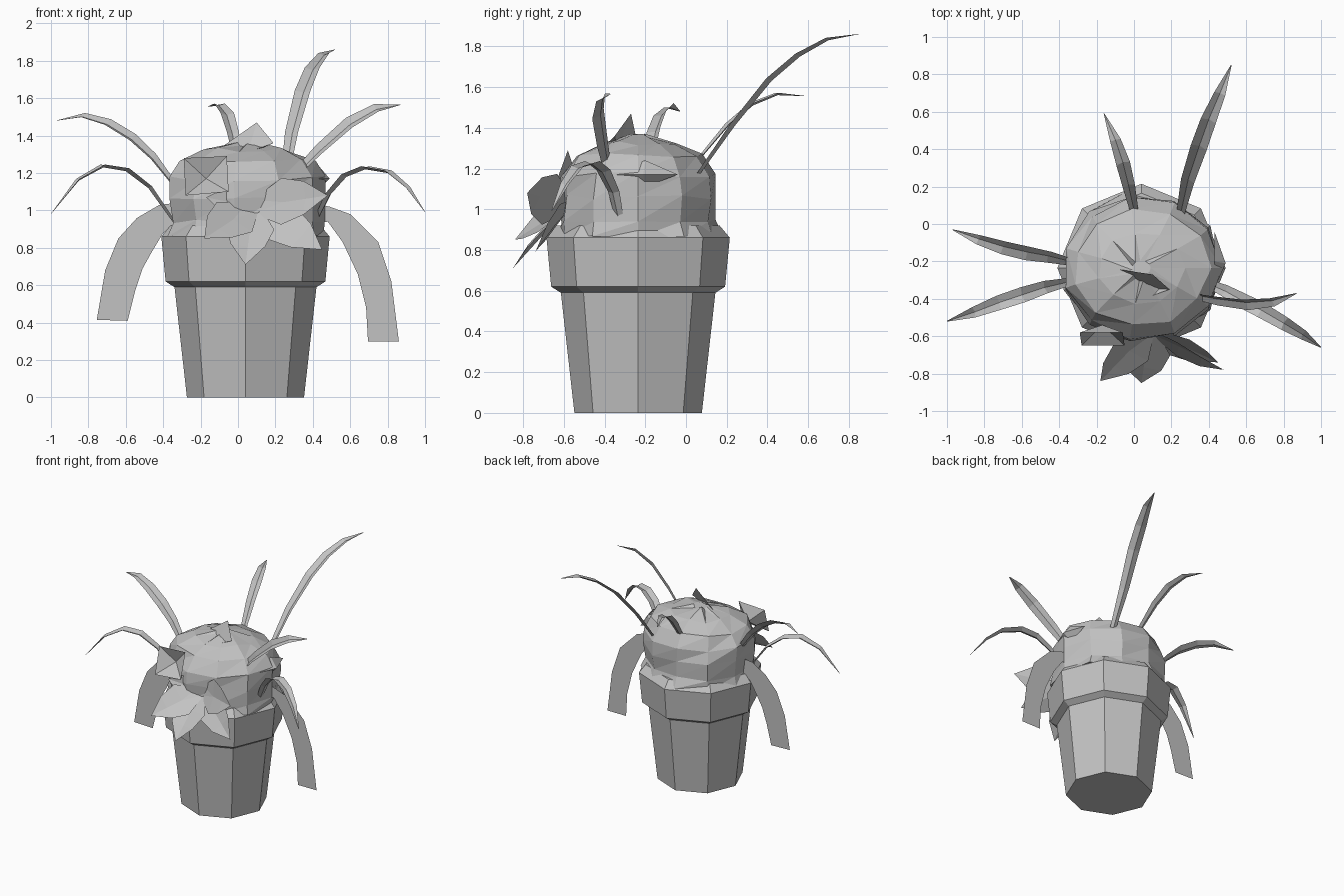
import bpy, math, random
from mathutils import Vector

random.seed(4)
cube = bpy.data.objects.get("Cube")
if cube:
    bpy.data.objects.remove(cube, do_unlink=True)

CX, CY = 0.04, -0.235
grey = bpy.data.materials.new("plain_grey")
grey.use_nodes = True
colour = (0.54, 0.54, 0.54, 1)
grey.diffuse_color = colour
grey.node_tree.nodes["Principled BSDF"].inputs["Base Color"].default_value = colour


def add_mesh(name, verts, faces):
    mesh = bpy.data.meshes.new(name)
    mesh.from_pydata([tuple(v) for v in verts], [], faces)
    mesh.materials.append(grey)
    mesh.update()
    obj = bpy.data.objects.new(name, mesh)
    bpy.context.collection.objects.link(obj)
    return obj


def lathe(name, profile, sides, jitter=0.0):
    """Stack of polygon rings (radius, height), closed at both ends."""
    verts, faces = [], []
    for r, z in profile:
        for i in range(sides):
            a = math.tau * i / sides
            k = r * (1 + random.uniform(-jitter, jitter))
            dz = random.uniform(-jitter, jitter) * 0.4
            verts.append((CX + k * math.cos(a), CY + k * math.sin(a), z + dz))
    for j in range(len(profile) - 1):
        for i in range(sides):
            a, b = j * sides + i, j * sides + (i + 1) % sides
            c, d = b + sides, a + sides
            faces += [(a, b, c), (a, c, d)] if jitter else [(a, b, c, d)]
    faces.append(tuple(reversed(range(sides))))
    faces.append(tuple(range(len(verts) - sides, len(verts))))
    return add_mesh(name, verts, faces)


def blade(name, path, width=0.042, lean=0.0):
    """Slender leaf folded along its midrib; lean turns its top to the front."""
    pts = [Vector(p) for p in path]
    n = len(pts) - 1
    side = (pts[-1] - pts[0]).cross(Vector((0, -lean, 1))).normalized()
    verts, faces = [], []
    for i, p in enumerate(pts):
        t = i / n
        w = width * (0.5 + 0.5 * math.sin(math.pi * min(1, t * 1.1))) if i < n else 0.002
        tangent = pts[min(i + 1, n)] - pts[max(i - 1, 0)]
        lift = side.cross(tangent).normalized() * w * 0.4
        verts += [p - side * w + lift, p, p + side * w + lift]
    for i in range(n):
        for k in (3 * i, 3 * i + 1):
            faces.append((k, k + 1, k + 4, k + 3))
    return add_mesh(name, verts, faces)


def ribbon(name, outer, inner):
    """Flat drooping leaf standing in the pot's middle plane."""
    n = len(outer)
    verts = [(x, CY, z) for x, z in outer + inner]
    return add_mesh(name, verts, [(i, i + 1, n + i + 1, n + i) for i in range(n - 1)])


def petal(name, base, tip, width, facing):
    """Folded pointed petal, widest near its middle."""
    base, tip, facing = Vector(base), Vector(tip), Vector(facing)
    along = tip - base
    side = along.cross(facing).normalized() * width
    out = side.cross(along).normalized() * width * 0.15
    verts = [base - side * 0.3, base + side * 0.3]
    for t, k in ((0.4, 1.0), (0.7, 0.72)):
        mid = base + along * t
        verts += [mid - side * k + out, mid, mid + side * k + out]
    verts.append(tip)
    faces = [(0, 1, 3), (0, 3, 2), (1, 4, 3), (2, 3, 6, 5), (3, 4, 7, 6), (5, 6, 8), (6, 7, 8)]
    return add_mesh(name, verts, faces)


def cup(name, heart, rim):
    """Open four-cornered blossom made of triangles meeting at its heart."""
    return add_mesh(name, [heart] + rim, [(0, i + 1, (i + 1) % 4 + 1) for i in range(4)])


# Octagonal pot with a flared rim
lathe("pot", [(0.313, 0), (0.38, 0.595)], 8)
lathe("pot_rim", [(0.38, 0.59), (0.427, 0.62), (0.45, 0.86), (0.40, 0.92)], 8)

# Faceted foliage mound, broad from the front and narrower front to back at its top
mound = lathe("foliage_mound", [(0.43, 0.87), (0.41, 0.94), (0.415, 1.06), (0.415, 1.17),
                                (0.365, 1.265), (0.23, 1.325), (0.05, 1.36)], 11, 0.035)
for v in mound.data.vertices:
    shrink = 0.95 - 0.45 * max(0, v.co.z - 1.05)
    v.co.y = CY + (v.co.y - CY) * shrink

# Slender arching leaves
blade("upper_right_leaf", [(-0.34, -0.2, 1.13), (-0.46, -0.17, 1.28), (-0.57, -0.15, 1.38),
                           (-0.7, -0.12, 1.46), (-0.83, -0.08, 1.5), (-0.97, -0.03, 1.48)], lean=0.45)
blade("lower_right_leaf", [(-0.35, -0.31, 0.94), (-0.48, -0.34, 1.12), (-0.6, -0.38, 1.21),
                           (-0.72, -0.42, 1.23), (-0.85, -0.47, 1.16), (-1, -0.52, 0.98)])
blade("upper_left_leaf", [(0.27, -0.37, 1.15), (0.44, -0.4, 1.32), (0.6, -0.42, 1.46),
                          (0.74, -0.41, 1.54), (0.87, -0.37, 1.565)], lean=0.9)
blade("lower_left_leaf", [(0.4, -0.32, 0.9), (0.49, -0.36, 1.08), (0.58, -0.41, 1.18),
                          (0.68, -0.46, 1.22), (0.8, -0.53, 1.2), (0.9, -0.59, 1.12), (1, -0.66, 0.99)])
blade("tall_back_leaf", [(0.25, 0.06, 1.16), (0.29, 0.24, 1.41), (0.35, 0.42, 1.63),
                         (0.4, 0.56, 1.75), (0.46, 0.7, 1.83), (0.52, 0.85, 1.86)], 0.045)
blade("short_back_leaf", [(0.01, 0.03, 1.2), (-0.03, 0.21, 1.41), (-0.06, 0.33, 1.51),
                          (-0.1, 0.45, 1.56), (-0.16, 0.59, 1.555)], 0.038)

# Broad drooping side leaves
ribbon("right_drooping_leaf",
       [(-0.33, 1.04), (-0.42, 1.03), (-0.54, 0.96), (-0.64, 0.85), (-0.71, 0.68), (-0.755, 0.415)],
       [(-0.33, 0.92), (-0.4, 0.88), (-0.46, 0.78), (-0.51, 0.69), (-0.55, 0.57), (-0.59, 0.41)])
ribbon("left_drooping_leaf",
       [(0.4, 1.04), (0.49, 1.02), (0.6, 0.98), (0.75, 0.83), (0.82, 0.62), (0.86, 0.3)],
       [(0.4, 0.93), (0.48, 0.94), (0.56, 0.83), (0.64, 0.66), (0.685, 0.48), (0.695, 0.3)])

# Large front blossom
heart = (0.08, -0.57, 1.02)
for i, (tip, w, facing) in enumerate([((-0.18, -0.84, 0.85), 0.13, (0, -1, 0.5)),
                                      ((0.04, -0.85, 0.71), 0.13, (0, -1, 0.5)),
                                      ((0.45, -0.74, 0.79), 0.12, (0, -1, 0.4)),
                                      ((0.48, -0.78, 1.08), 0.13, (-0.3, -1, 0.3)),
                                      ((-0.17, -0.64, 1.07), 0.08, (0, -1, 0.3))]):
    petal(f"large_blossom_petal_{i + 1}", heart, tip, w, facing)

# Small square blossom, open towards the front
cup("small_blossom", (-0.17, -0.54, 1.17),
    [(-0.29, -0.58, 1.28), (-0.06, -0.58, 1.29), (-0.05, -0.65, 1.1), (-0.28, -0.65, 1.08)])

# Blossom on top of the mound
cup("top_blossom", (0.05, -0.34, 1.3),
    [(-0.1, -0.24, 1.33), (0.1, -0.27, 1.47), (0.19, -0.35, 1.36), (0.05, -0.4, 1.31)])

# Half-open bud on the left side
for i, z in enumerate((1.24, 1.11)):
    add_mesh(f"side_bud_lip_{i + 1}",
             [(0.42, -0.37, 1.17), (0.43, -0.2, z), (0.43, -0.04, 1.17), (0.49, -0.21, 1.17)],
             [(0, 1, 3), (1, 2, 3)])
